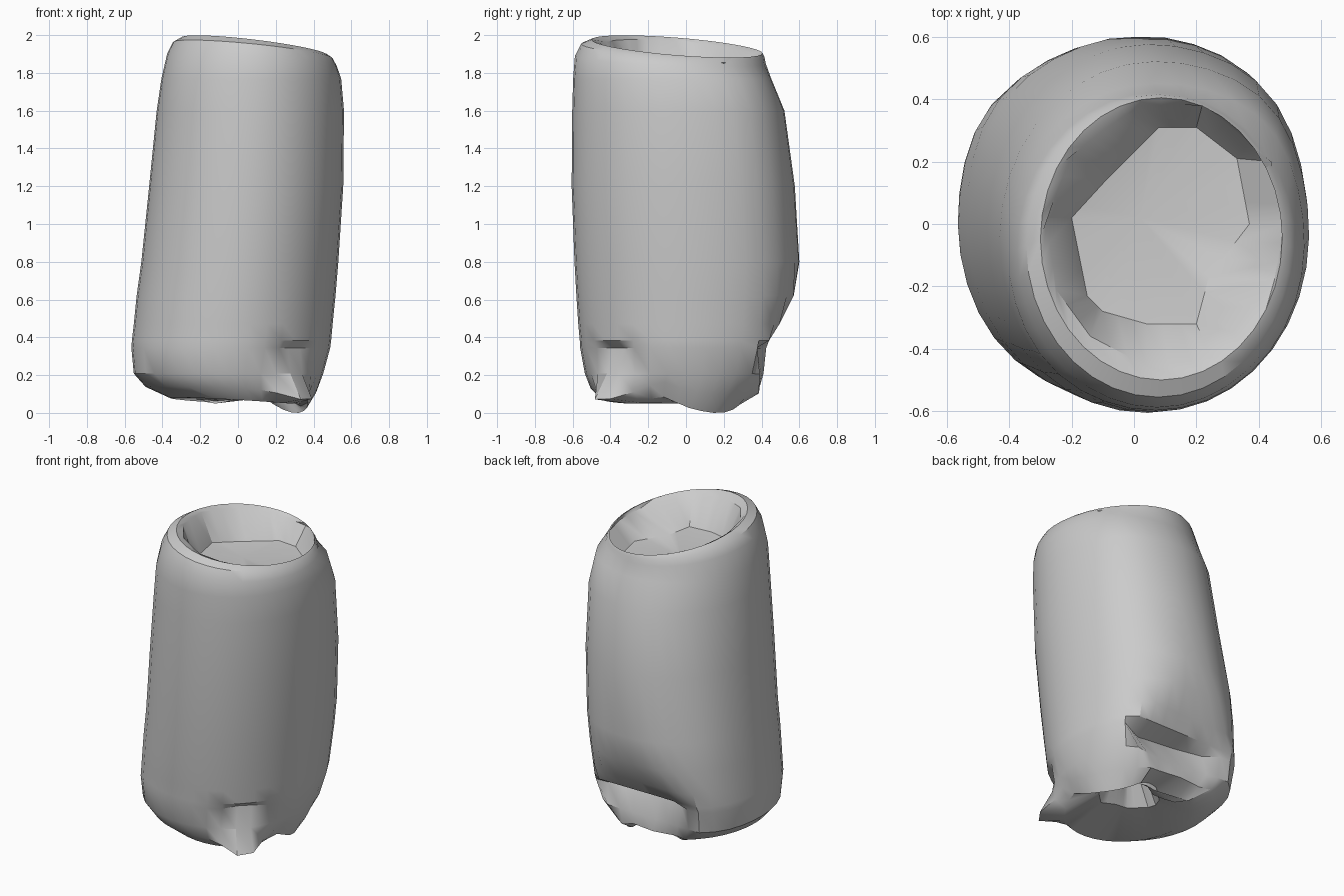
import bpy, bmesh, math, random

random.seed(11)
SIDES = 36       # smooth wall segments
CORNERS = 12     # facets of the crushed hollows
SPLIT = SIDES // CORNERS

cube = bpy.data.objects.get("Cube")
if cube:
    bpy.data.objects.remove(cube, do_unlink=True)

# Plain grey metal
grey = bpy.data.materials.new("dull_grey")
grey.use_nodes = True
tone = (0.6, 0.6, 0.6, 1)
grey.diffuse_color = tone
grey.node_tree.nodes["Principled BSDF"].inputs["Base Color"].default_value = tone

# Crushed top: outlines of the sunken floor and of the mouth
floor_outline = [(.37, 0), (.33, .21), (.2, .31), (.08, .31), (.0, .23), (-.09, .14),
                 (-.2, .02), (-.15, -.23), (-.1, -.28), (.04, -.32), (.2, -.32), (.24, -.17)]
mouth_outline = [(.48, 0), (.44, .2), (.22, .385), (.02, .38), (-.1, .3), (-.2, .22),
                 (-.28, .02), (-.25, -.21), (-.14, -.36), (.04, -.455), (.25, -.43), (.45, -.18)]

# Rings: height, x range, y range, tilt along x and y,
# and the y where the dented back is cut flat
wall = [
    (1.94, -.3, .475, -.5, .405, -.12, -.08, 1),
    (1.92, -.345, .5, -.555, .415, -.1, -.07, 1),
    (1.87, -.375, .522, -.588, .422, -.07, -.04, 1),
    (1.77, -.405, .545, -.597, .45, 0, 0, 1),
    (1.6, -.43, .56, -.602, .52, 0, 0, 1),
    (1.2, -.47, .556, -.605, .575, 0, 0, 1),
    (.8, -.51, .53, -.59, .602, 0, 0, .6),
    (.62, -.535, .515, -.58, .595, 0, 0, .57),
    (.47, -.55, .5, -.57, .58, 0, 0, .495),
    (.38, -.56, .492, -.562, .57, 0, 0, .44),
    (.34, -.563, .487, -.56, .56, 0, 0, .425),
    (.2, -.55, .45, -.535, .52, 0, 0, .41),
    (.11, -.49, .42, -.505, .45, -.04, -.02, .39),
    (.045, -.36, .37, -.44, .34, -.06, -.03, .29),
]
bottom_hollow = [
    (.05, -.1, .32, -.06, .24, -.05, 0),
    (.24, .04, .25, .05, .24, 0, 0),
]


def ellipse(row, angle):
    z, x0, x1, y0, y1, tx, ty = row
    dx = (x1 - x0) / 2 * math.cos(angle)
    dy = (y1 - y0) / 2 * math.sin(angle)
    return [(x0 + x1) / 2 + dx, (y0 + y1) / 2 + dy, z + tx * dx + ty * dy]


def split_polygon(corners):
    """Coarse polygon, split so that it joins the smooth wall."""
    points = []
    for i in range(SIDES):
        a, b = corners[i // SPLIT], corners[(i // SPLIT + 1) % CORNERS]
        t = (i % SPLIT) / SPLIT
        points.append([u + (v - u) * t for u, v in zip(a, b)])
    return points


def tilted(outline, height, tx, ty):
    return split_polygon([(x, y, height + tx * x + ty * y) for x, y in outline])


def jittered(row, amount):
    return split_polygon([[c + random.uniform(-amount, amount)
                           for c in ellipse(row, math.tau * k / CORNERS)]
                          for k in range(CORNERS)])


def bump(angle, centre, width):
    """Soft falloff around a direction given in degrees."""
    d = math.degrees(angle) - centre
    d = (d + 180) % 360 - 180
    return math.exp(-(d / width) ** 2)


# How far the corner spike moves the wall at each height
spike_push = {.34: -.06, .2: .01, .11: .13}


def wall_ring(row):
    """Smooth ring with the bulges and the dents near the foot."""
    z, limit = row[0], row[-1]
    crumple = split_polygon([(random.choice((0, .03, .11)), random.uniform(-.02, .02))
                             for k in range(CORNERS)])
    points = []
    for i in range(SIDES):
        a = math.tau * i / SIDES
        p = ellipse(row[:-1], a)
        push = spike_push.get(z, 0) * bump(a, -46, 12)
        if .15 < z < 1.8:
            push += .03 * bump(a, 45, 25) + .01 * bump(a, -135, 25)
        if .15 < z < 1:
            push += .025 * bump(a, 142, 22)
        p[0] += push * math.cos(a)
        p[1] += push * math.sin(a)
        # Flattened back with crumpled metal low down
        if p[1] > limit:
            p[1] = limit
            if z < .36 and p[0] > -.25:
                p[1] -= crumple[i][0]
                p[2] += crumple[i][1]
        # Wavy bottom edge
        if z == .11:
            p[2] += .06 * bump(a, -12, 14) - .05 * bump(a, -46, 13)
        elif z == .045:
            p[2] += .05 * bump(a, -12, 14) - .035 * bump(a, 35, 25)
            p[2] += .06 * bump(a, 80, 20)
        points.append(p)
    return points


# Dented can body with crushed hollows in both ends
rings = [tilted(floor_outline, 1.775, -.05, -.03), tilted(mouth_outline, 1.928, -.13, -.08)]
rings += [wall_ring(row) for row in wall]
rings += [jittered(row, .02) for row in bottom_hollow]

bm = bmesh.new()
loops = [[bm.verts.new(p) for p in ring] for ring in rings]
for upper, lower in zip(loops, loops[1:]):
    for i in range(SIDES):
        j = (i + 1) % SIDES
        bm.faces.new((upper[i], lower[i], lower[j], upper[j]))
for ring, middle in ((loops[0], (.02, .02, 1.75)), (loops[-1], (.14, .14, .27))):
    hub = bm.verts.new(middle)
    for i in range(SIDES):
        bm.faces.new((hub, ring[i], ring[(i + 1) % SIDES]))
bmesh.ops.recalc_face_normals(bm, faces=bm.faces[:])

# Rest the lowest point on the floor
low = min(v.co.z for v in bm.verts)
for v in bm.verts:
    if v.co.z < .5:
        v.co.z -= low * (1 - v.co.z / .5)

mesh = bpy.data.meshes.new("dented_can")
bm.to_mesh(mesh)
bm.free()
can = bpy.data.objects.new("dented_can", mesh)
bpy.context.collection.objects.link(can)
mesh.materials.append(grey)

bpy.ops.object.select_all(action='DESELECT')
can.select_set(True)
bpy.context.view_layer.objects.active = can
bpy.ops.object.shade_smooth_by_angle(angle=math.radians(34))
